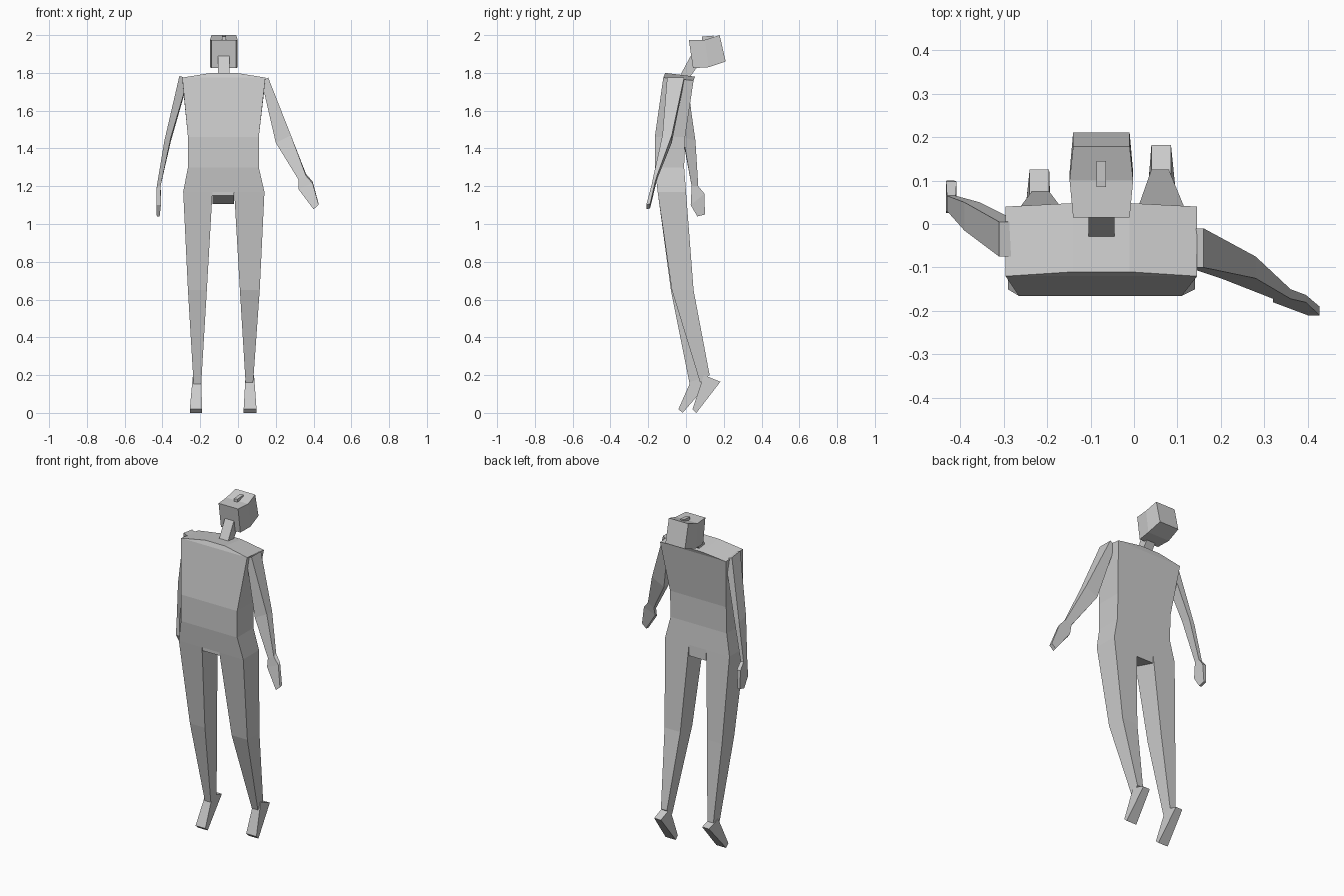
import bpy, bmesh

grey = bpy.data.materials.new("plain grey")
grey.diffuse_color = (0.6, 0.6, 0.6, 1)


def loft(name, rings):
    """Skin four-cornered sections: x0, x1, front y, front z, back y, back z, z tilt across x."""
    bm = bmesh.new()
    loops = []
    for r in rings:
        x0, x1, ya, za, yb, zb = r[:6]
        t = r[6] if len(r) > 6 else 0
        loops.append([bm.verts.new(p) for p in (
            (x0, ya, za - t), (x1, ya, za + t), (x1, yb, zb + t), (x0, yb, zb - t))])
    for a, b in zip(loops, loops[1:]):
        for i in range(4):
            j = (i + 1) % 4
            bm.faces.new((a[i], a[j], b[j], b[i]))
    bm.faces.new(loops[0])
    bm.faces.new(loops[-1])
    bmesh.ops.recalc_face_normals(bm, faces=bm.faces)
    me = bpy.data.meshes.new(name)
    bm.to_mesh(me)
    bm.free()
    me.materials.append(grey)
    ob = bpy.data.objects.new(name, me)
    bpy.context.collection.objects.link(ob)
    return ob


# Torso from hips to the raised collar
loft("torso", [
    (-.29, .14, -.15, 1.17, 0, 1.17),
    (-.265, .11, -.165, 1.30, -.01, 1.30),
    (-.265, .11, -.165, 1.46, -.005, 1.46),
    (-.295, .145, -.12, 1.775, .04, 1.76),
    (-.14, -.01, -.11, 1.80, .048, 1.78)])
loft("crotch", [
    (-.135, -.02, -.148, 1.15, .002, 1.105),
    (-.135, -.02, -.148, 1.17, 0, 1.17)])

# Neck leaning back into the head
loft("neck", [
    (-.105, -.045, -.04, 1.77, .015, 1.77),
    (-.105, -.045, .025, 1.89, .08, 1.86)])
loft("head", [
    (-.14, -.01, .015, 1.975, .037, 1.825),
    (-.148, -.002, .10, 1.975, .12, 1.83),
    (-.14, -.01, .178, 2.0, .21, 1.86)])
loft("head_nub", [
    (-.086, -.064, .085, 1.96, .145, 1.97),
    (-.086, -.064, .085, 1.992, .145, 1.997)])

# Legs, the left one set further forward at the ankle
loft("left_leg", [
    (-.29, -.135, -.15, 1.17, 0, 1.17),
    (-.265, -.165, -.08, .65, .035, .65),
    (-.235, -.195, .02, .15, .075, .18)])
loft("right_leg", [
    (-.02, .14, -.15, 1.17, 0, 1.17),
    (.01, .115, -.075, .65, .04, .65),
    (.04, .08, .075, .16, .125, .20)])
loft("left_foot", [
    (-.24, -.195, .035, .19, .125, .165),
    (-.255, -.19, -.04, .02, -.018, 0)])
loft("right_foot", [
    (.04, .085, .095, .20, .182, .165),
    (.03, .098, .035, .02, .055, 0)])

# Left arm hanging slightly back, right arm held out and forward
loft("left_arm", [
    (-.31, -.265, -.075, 1.775, .005, 1.765, -.01),
    (-.39, -.355, -.015, 1.45, .05, 1.43, .01),
    (-.43, -.41, .03, 1.20, .065, 1.20)])
loft("left_hand", [
    (-.43, -.41, .03, 1.20, .065, 1.20),
    (-.432, -.408, .025, 1.10, .098, 1.16),
    (-.43, -.415, .06, 1.04, .10, 1.05)])
loft("right_arm", [
    (.125, .16, -.10, 1.765, -.01, 1.765, .01),
    (.20, .28, -.125, 1.45, -.075, 1.45, .02),
    (.32, .36, -.172, 1.245, -.15, 1.255, .01)])
loft("right_hand", [
    (.32, .36, -.172, 1.245, -.15, 1.255, .01),
    (.32, .395, -.18, 1.20, -.163, 1.21, .015),
    (.40, .427, -.21, 1.09, -.19, 1.095, .012)])
